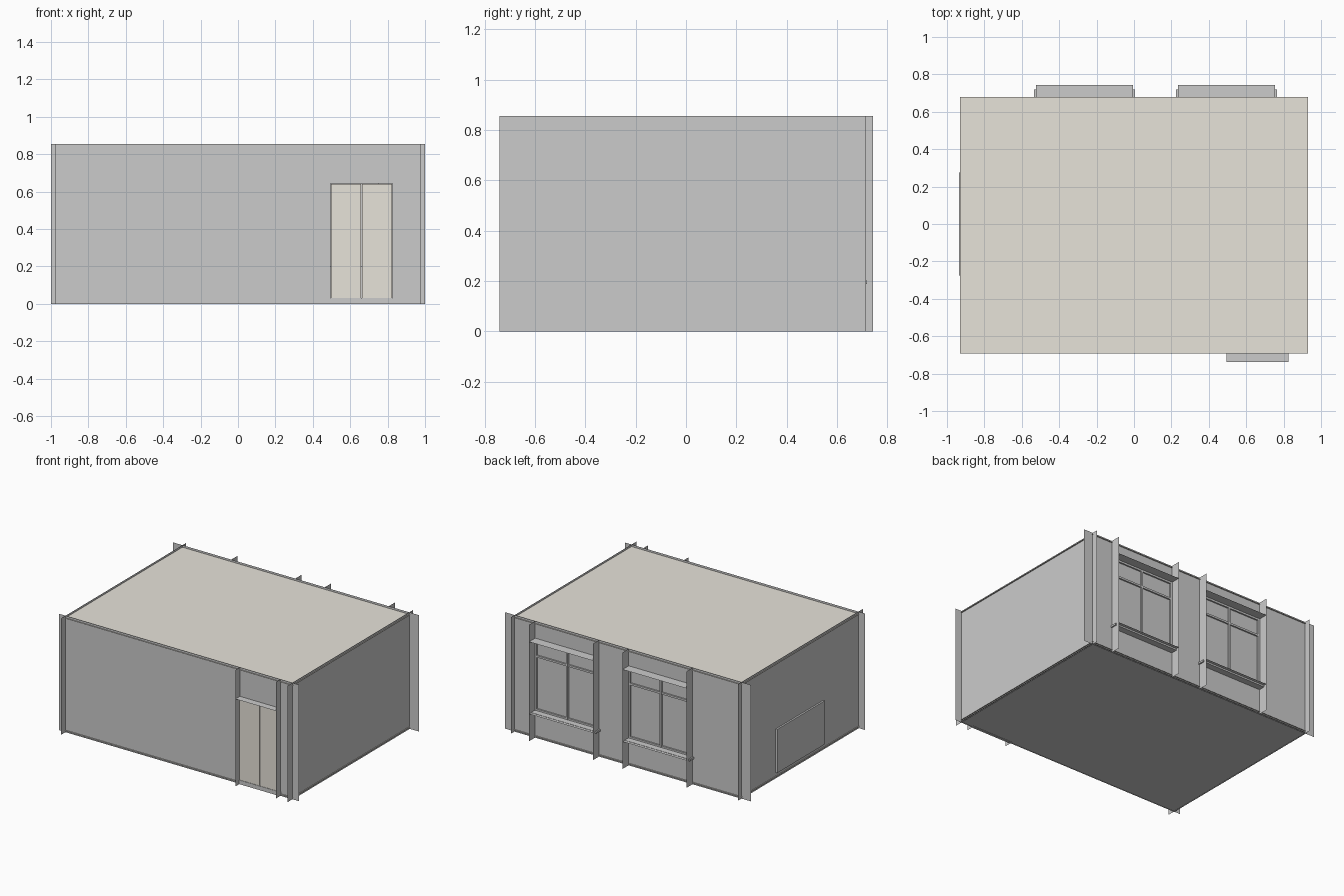
import bpy

if "Cube" in bpy.data.objects:
    bpy.data.objects.remove(bpy.data.objects["Cube"])

# Room shell made of thin sheets that overshoot each other at the corners
H = 0.855
WX, YF, YB = 0.922, -0.685, 0.672        # side, front and back wall positions
beige = bpy.data.materials.new("beige")
beige.diffuse_color = (0.80, 0.77, 0.70, 1)
beige.use_nodes = True
beige.node_tree.nodes["Principled BSDF"].inputs["Base Color"].default_value = beige.diffuse_color


def mesh(name, verts, faces, mat=None):
    me = bpy.data.meshes.new(name)
    me.from_pydata(verts, [], faces)
    ob = bpy.data.objects.new(name, me)
    bpy.context.collection.objects.link(ob)
    if mat:
        me.materials.append(mat)
    return ob


def sheets(name, axis, pos, rects, flip=False, mat=None):
    """Flat rectangles (a0, a1, b0, b1) lying across one axis."""
    verts, faces = [], []
    for a0, a1, b0, b1 in rects:
        n = len(verts)
        for a, b in ((a0, b0), (a1, b0), (a1, b1), (a0, b1)):
            v = [a, b]
            v.insert(axis, pos)
            verts.append(v)
        f = [n, n + 1, n + 2, n + 3]
        faces.append(f[::-1] if flip else f)
    return mesh(name, verts, faces, mat)


def box(name, x0, x1, y0, y1, z0, z1, mat=None):
    verts = [(x, y, z) for x in (x0, x1) for y in (y0, y1) for z in (z0, z1)]
    faces = [(0, 1, 3, 2), (4, 6, 7, 5), (0, 4, 5, 1),
             (2, 3, 7, 6), (0, 2, 6, 4), (1, 5, 7, 3)]
    return mesh(name, verts, faces, mat)


def wall(name, y, half, openings, flip):
    """Wall sheet across y with rectangular openings (x0, x1, z0, z1)."""
    rects, x = [], -half
    for x0, x1, z0, z1 in openings:
        rects += [(x, x0, 0, H), (x0, x1, z1, H)]
        if z0 > 0:
            rects.append((x0, x1, 0, z0))
        x = x1
    rects.append((x, half, 0, H))
    sheets(name, 1, y, rects, flip)


# Openings
DOOR = (0.495, 0.825, 0.0, 0.642)
WINDOWS = [(-0.525, -0.005, 0.20, 0.73), (0.235, 0.755, 0.20, 0.73)]

# Walls
wall("front_wall", YF, 0.975, [DOOR], False)
wall("back_wall", YB, 1.0, WINDOWS, True)
sheets("right_wall", 0, WX, [(-0.74, 0.715, 0, H)])
sheets("left_wall", 0, -WX, [(-0.74, 0.715, 0, H)], True)

# Ceiling and floor
slab = [(-0.93, 0.93, -0.692, 0.68)]
sheets("ceiling", 2, H - 0.015, slab, mat=beige)
sheets("floor_covering", 2, 0.015, slab, mat=beige)
sheets("floor_underside", 2, 0.003, slab, True)

# Full-height jambs and the reveals between them
for x, flip in ((DOOR[0], False), (DOOR[1], True)):
    sheets("door_jamb", 0, x, [(-0.737, YF, 0, H)], flip)
sheets("door_head", 2, DOOR[3], [(DOOR[0], DOOR[1], -0.737, YF)])

# Double door and threshold
mid = (DOOR[0] + DOOR[1]) / 2
for x0, x1 in ((DOOR[0] + 0.002, mid - 0.002), (mid + 0.002, DOOR[1] - 0.002)):
    box("door_leaf", x0, x1, YF - 0.005, YF + 0.015, 0.03, 0.64, beige)
box("door_threshold", 0.492, 0.828, YF - 0.008, YF + 0.01, 0, 0.03)

# Windows
for x0, x1, z0, z1 in WINDOWS:
    for x, flip in ((x0, False), (x1, True)):
        sheets("window_jamb", 0, x, [(YB, 0.743, 0, H)], flip)
    for name, z in (("window_head", z1), ("window_ledge", z0)):
        sheets(name, 2, z, [(x0, x1, YB, 0.743)])
    box("window_sill", x0 - 0.01, x1 + 0.01, YB, 0.72, z0 - 0.012, z0 + 0.002)
    sheets("window_glass", 1, YB - 0.008, [(x0, x1, z0, z1)], True)
    # frame bars, centre mullion and transom
    c, w = (x0 + x1) / 2, 0.007
    for x in (x0 + w, c, x1 - w):
        box("window_upright", x - w, x + w, YB - 0.015, YB + 0.004, z0, z1)
    for z in (z0 + w, 0.60, z1 - w):
        box("window_rail", x0, x1, YB - 0.015, YB + 0.003, z - w, z + w)

# Low panel on the left wall
box("wall_panel", -0.935, -0.918, -0.275, 0.275, 0.04, 0.36)
